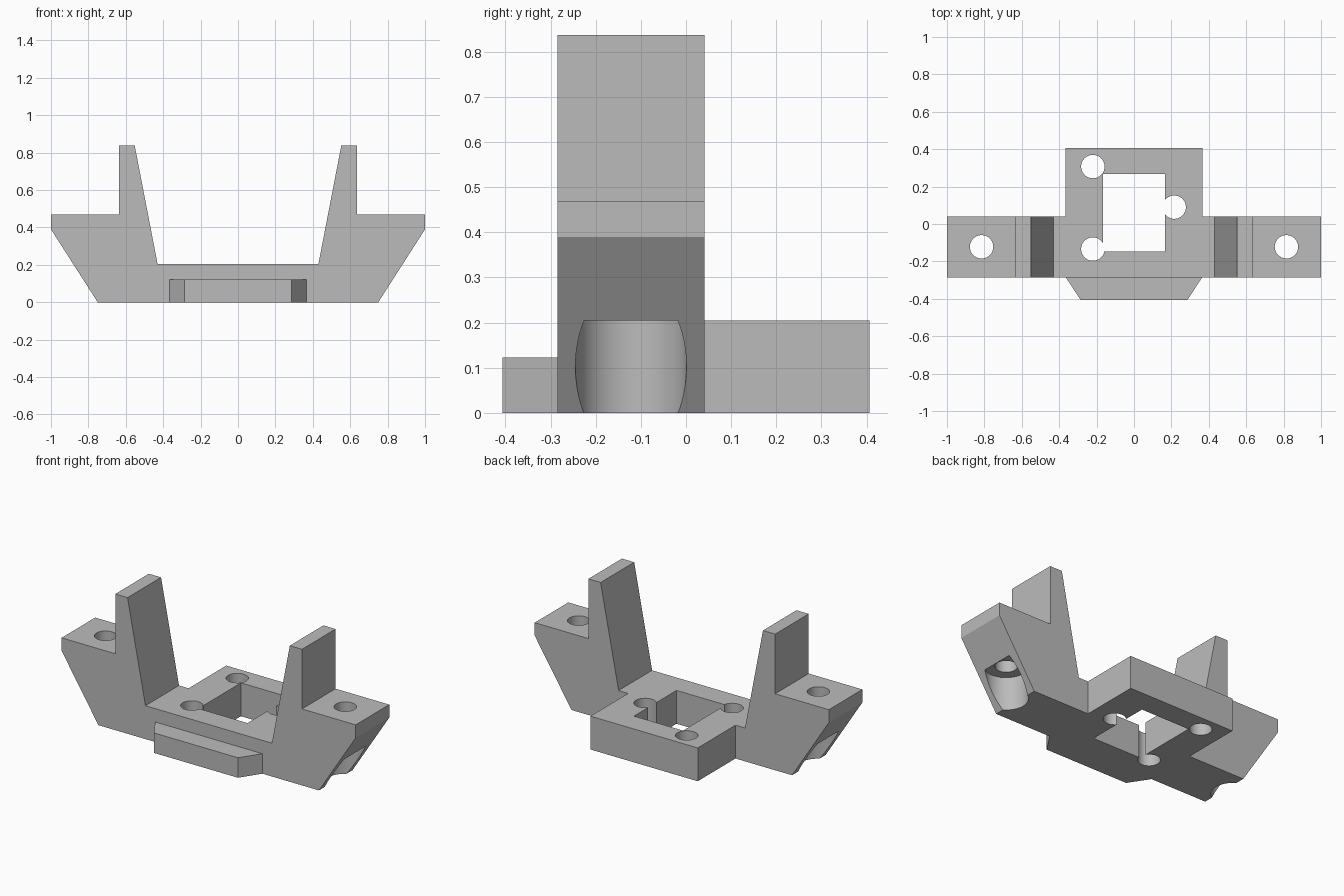
import bpy
import bmesh
from mathutils import Vector, Matrix

if "Cube" in bpy.data.objects:
    bpy.data.objects.remove(bpy.data.objects["Cube"], do_unlink=True)

grey = bpy.data.materials.new("plain grey")
grey.use_nodes = True
colour = (0.5, 0.5, 0.5, 1)
grey.diffuse_color = colour
grey.node_tree.nodes["Principled BSDF"].inputs["Base Color"].default_value = colour


def add_object(name, bm):
    bmesh.ops.recalc_face_normals(bm, faces=bm.faces)
    mesh = bpy.data.meshes.new(name)
    bm.to_mesh(mesh)
    bm.free()
    mesh.materials.append(grey)
    obj = bpy.data.objects.new(name, mesh)
    bpy.context.collection.objects.link(obj)
    return obj


def prism(name, points, direction):
    """Extrude a closed outline along a direction."""
    bm = bmesh.new()
    face = bm.faces.new([bm.verts.new(p) for p in points])
    new = bmesh.ops.extrude_face_region(bm, geom=[face])["geom"]
    verts = [g for g in new if isinstance(g, bmesh.types.BMVert)]
    bmesh.ops.translate(bm, verts=verts, vec=Vector(direction))
    return add_object(name, bm)


def slab(name, x, y0, y1, z0, z1):
    outline = [(-x, y0, z0), (x, y0, z0), (x, y1, z0), (-x, y1, z0)]
    return prism(name, outline, (0, 0, z1 - z0))


def cylinder(name, x, y, radius, z0, z1):
    bm = bmesh.new()
    bmesh.ops.create_cone(bm, cap_ends=True, segments=64, radius1=radius, radius2=radius,
                          depth=z1 - z0, matrix=Matrix.Translation((x, y, (z0 + z1) / 2)))
    return add_object(name, bm)


def combine(target, tool, operation):
    """Apply a boolean, then discard the tool object."""
    tool.hide_render = True
    mod = target.modifiers.new("boolean", 'BOOLEAN')
    mod.operation, mod.solver, mod.object = operation, 'EXACT', tool
    bpy.context.view_layer.objects.active = target
    bpy.ops.object.modifier_apply(modifier=mod.name)
    bpy.data.objects.remove(tool, do_unlink=True)


FRONT, BACK, FLOOR = -0.285, 0.041, 0.205
HOLE = 0.0625

# Cross bar with sloped arms and upright fins, mirrored from a half profile
half = [(0.75, 0), (1, 0.39), (1, 0.47), (0.635, 0.47),
        (0.635, 0.837), (0.552, 0.837), (0.43, FLOOR)]
profile = half + [(-x, z) for x, z in reversed(half)]
bracket = prism("mounting_bracket", [(x, FRONT, z) for x, z in profile], (0, BACK - FRONT, 0))

# Rear plate and chamfered front lip
combine(bracket, slab("rear_plate", 0.365, -0.2, 0.407, 0, FLOOR), 'UNION')
lip = [(-0.365, -0.2), (-0.365, FRONT), (-0.285, -0.407),
       (0.285, -0.407), (0.365, FRONT), (0.365, -0.2)]
combine(bracket, prism("front_lip", [(x, y, 0) for x, y in lip], (0, 0, 0.123)), 'UNION')

# Square window and the three plate holes
combine(bracket, slab("window_cutter", 0.167, -0.146, 0.267, -0.1, 0.4), 'DIFFERENCE')
for x, y in [(-0.22, 0.307), (-0.22, -0.134), (0.215, 0.09)]:
    combine(bracket, cylinder("plate_hole", x, y, HOLE, -0.1, 0.4), 'DIFFERENCE')

# Arm screw holes with wide recesses for the heads underneath
for side in (-1, 1):
    combine(bracket, cylinder("head_recess", side * 0.815, -0.122, 0.123, -0.1, FLOOR), 'DIFFERENCE')
    combine(bracket, cylinder("screw_hole", side * 0.815, -0.122, HOLE, 0.1, 0.6), 'DIFFERENCE')

# Smooth the hole walls and keep the corners sharp
bpy.ops.object.select_all(action='DESELECT')
bracket.select_set(True)
bpy.context.view_layer.objects.active = bracket
bpy.ops.object.shade_smooth_by_angle(angle=0.5)
